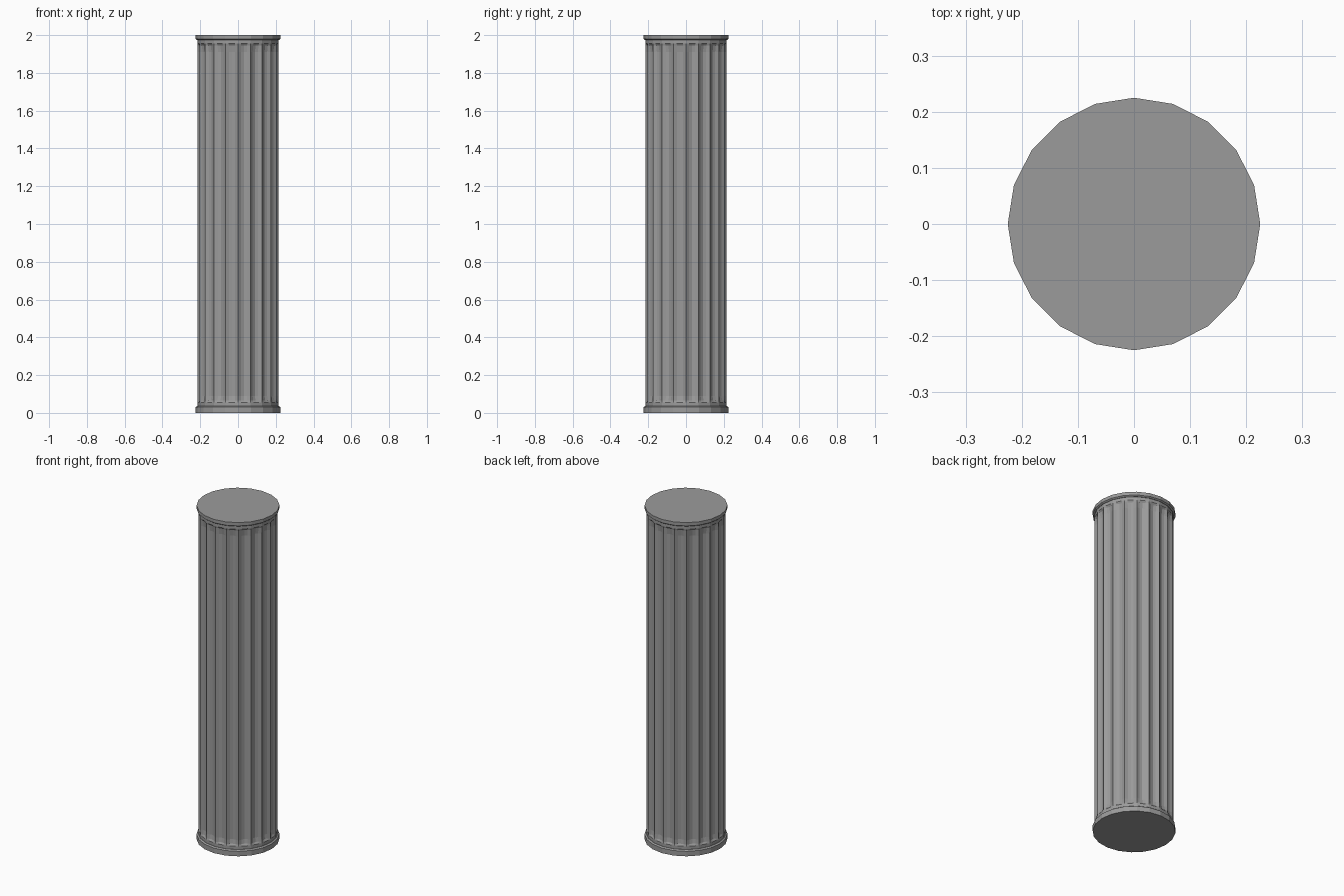
import bpy, bmesh
from math import sin, cos, pi

cube = bpy.data.objects.get("Cube")
if cube:
    bpy.data.objects.remove(cube)

SIDES = 20      # flutes around the shaft, and sides of each collar
STEPS = 4       # facets across one flute
DEPTH = 0.014

stone = bpy.data.materials.new("grey stone")
stone.use_nodes = True
colour = (0.33, 0.33, 0.33, 1)
stone.diffuse_color = colour
stone.node_tree.nodes["Principled BSDF"].inputs["Base Color"].default_value = colour


def loft(name, rings, count, cut=0):
    """Stack rings of (z, radius, flute depth factor) and cap both ends."""
    bm = bmesh.new()
    loops = []
    for z, radius, factor in rings:
        loop = []
        for i in range(count):
            angle = 2 * pi * i / count
            t = (i % STEPS) / STEPS
            # Chord of the collar polygon, hollowed between the arrises
            chord = cos(pi / SIDES) / cos((t - 0.5) * 2 * pi / SIDES) if cut else 1
            r = radius * chord - cut * factor * sin(pi * t)
            loop.append(bm.verts.new((r * cos(angle), r * sin(angle), z)))
        loops.append(loop)
    for low, high in zip(loops, loops[1:]):
        for i in range(count):
            j = (i + 1) % count
            bm.faces.new((low[i], low[j], high[j], high[i]))
    bm.faces.new(loops[0][::-1])
    bm.faces.new(loops[-1])
    mesh = bpy.data.meshes.new(name)
    bm.to_mesh(mesh)
    bm.free()
    mesh.materials.append(stone)
    obj = bpy.data.objects.new(name, mesh)
    bpy.context.collection.objects.link(obj)
    return obj


# Fluted shaft, with the flutes running out at both ends
R = 0.215
loft("fluted_shaft", [(0.03, R, 0), (0.055, R, 0), (0.065, R, 0.6), (0.09, R, 1),
                      (1.91, R, 1), (1.945, R, 0.6), (1.955, R, 0), (1.98, R, 0)],
     SIDES * STEPS, DEPTH)

# Collars at foot and head
loft("base_collar", [(0, 0.225, 0), (0.03, 0.225, 0), (0.036, 0.217, 0)], SIDES)
loft("top_collar", [(1.974, 0.217, 0), (1.98, 0.225, 0), (2.0, 0.225, 0)], SIDES)
